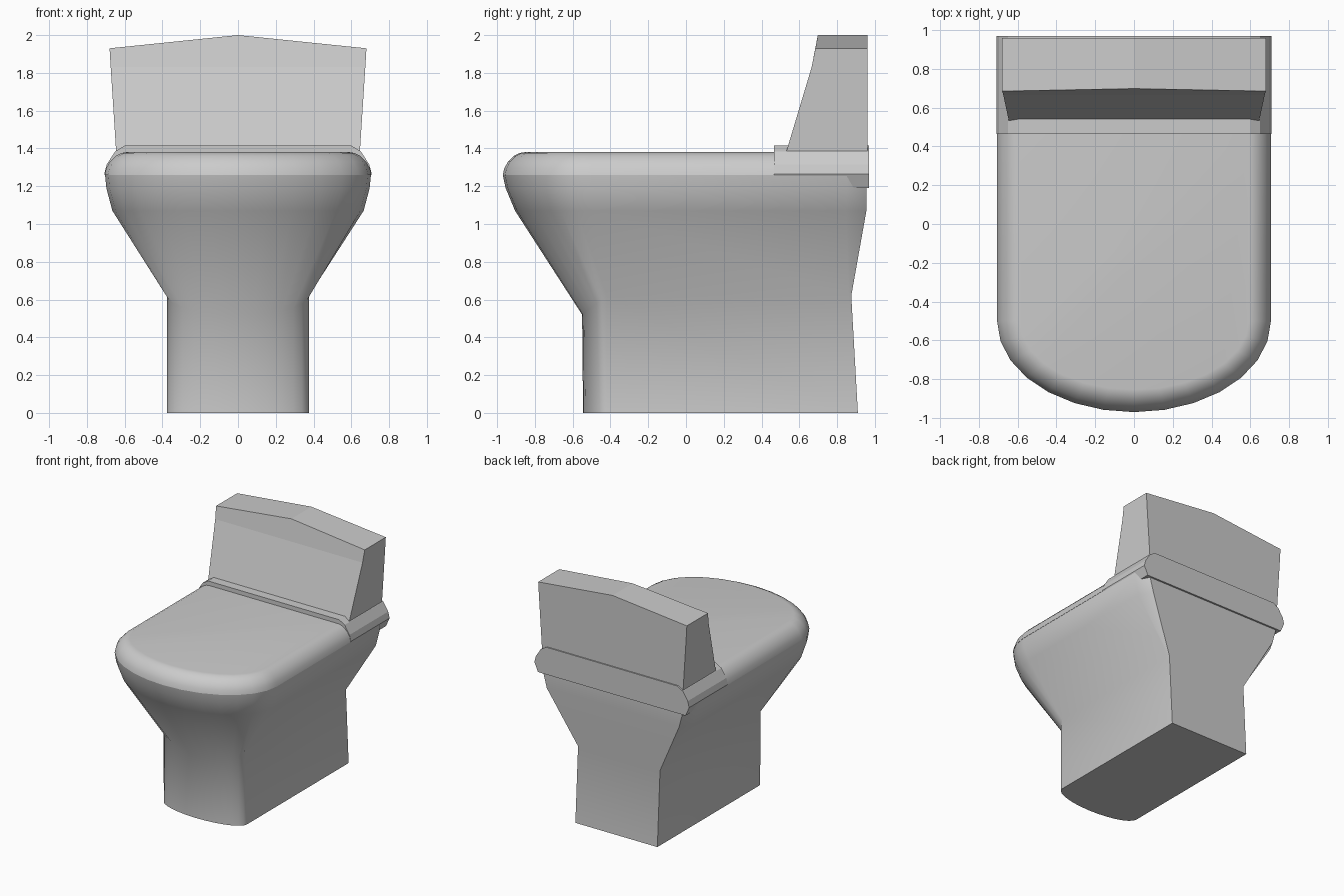
import bpy
import bmesh
from math import sin, cos, pi

if "Cube" in bpy.data.objects:
    bpy.data.objects.remove(bpy.data.objects["Cube"])

SEGS = 14


def loft(name, rings, smooth=None):
    """Skin a stack of equal-length closed rings and cap both ends."""
    bm = bmesh.new()
    loops = [[bm.verts.new(p) for p in ring] for ring in rings]
    n = len(loops[0])
    for a, b in zip(loops, loops[1:]):
        for i in range(n):
            j = (i + 1) % n
            bm.faces.new((a[i], a[j], b[j], b[i]))
    bm.faces.new(loops[0][::-1])
    bm.faces.new(loops[-1])
    bmesh.ops.recalc_face_normals(bm, faces=bm.faces)
    mesh = bpy.data.meshes.new(name)
    bm.to_mesh(mesh)
    bm.free()
    obj = bpy.data.objects.new(name, mesh)
    bpy.context.collection.objects.link(obj)
    if smooth:
        bpy.ops.object.select_all(action='DESELECT')
        obj.select_set(True)
        bpy.context.view_layer.objects.active = obj
        bpy.ops.object.shade_smooth_by_angle(angle=smooth)
    return obj


def d_ring(z, hw, front, arc_y, side_back, back, chamfer=0.0, z_front=None):
    """D outline: elliptical front, straight sides, chamfered flat back."""
    zf = z if z_front is None else z_front
    pts = [(hw - chamfer, back, z), (hw, side_back, z)]
    for i in range(SEGS + 1):
        t = pi * i / SEGS
        pts.append((hw * cos(t), arc_y + (front - arc_y) * sin(t),
                    z + (zf - z) * sin(t)))
    return pts + [(-hw, side_back, z), (-hw + chamfer, back, z)]


# Pedestal and flared bowl
loft("bowl", [
    d_ring(0.00, 0.375, -0.545, -0.42, 0.90, 0.91),
    d_ring(0.62, 0.375, -0.55, -0.42, 0.86, 0.875, 0.0, 0.52),
    d_ring(1.07, 0.665, -0.905, -0.48, 0.85, 0.955, 0.06),
    d_ring(1.19, 0.697, -0.955, -0.50, 0.85, 0.955, 0.06),
    d_ring(1.26, 0.704, -0.97, -0.50, 0.85, 0.955, 0.06),
], smooth=0.7)

# Rounded lid: (z, inset from the rim)
loft("lid", [
    d_ring(z, 0.706 - d, -0.97 + d, -0.50, 0.49, 0.50)
    for z, d in [(1.26, 0.0), (1.295, 0.008), (1.33, 0.028),
                 (1.36, 0.058), (1.376, 0.09), (1.38, 0.115)]
], smooth=0.7)

# Hinge block: half profile in x-z, mirrored and run along y
half = [(0.675, 1.19), (0.708, 1.265), (0.695, 1.315), (0.65, 1.385),
        (0.60, 1.415)]
profile = half + [(-x, z) for x, z in reversed(half)]
loft("hinge_block", [[(x, y, z) for x, z in profile] for y in (0.465, 0.97)])


def tank_ring(z, hw, front, peak=0.0, bow=0.0):
    return [(-hw, front, z), (0, front + bow, z + peak), (hw, front, z),
            (hw, 0.96, z), (0, 0.96, z + peak), (-hw, 0.96, z)]


# Tank with sloping front and low gabled top
loft("tank", [
    tank_ring(1.38, 0.645, 0.53),
    tank_ring(1.83, 0.674, 0.665),
    tank_ring(1.93, 0.68, 0.685, 0.07, 0.013),
])
# Split the gabled top into two flat planes
tank = bpy.data.objects["tank"]
bm = bmesh.new()
bm.from_mesh(tank.data)
ridge = [v for v in bm.verts if v.co.z > 1.99]
bmesh.ops.connect_verts(bm, verts=ridge)
bm.to_mesh(tank.data)
bm.free()
